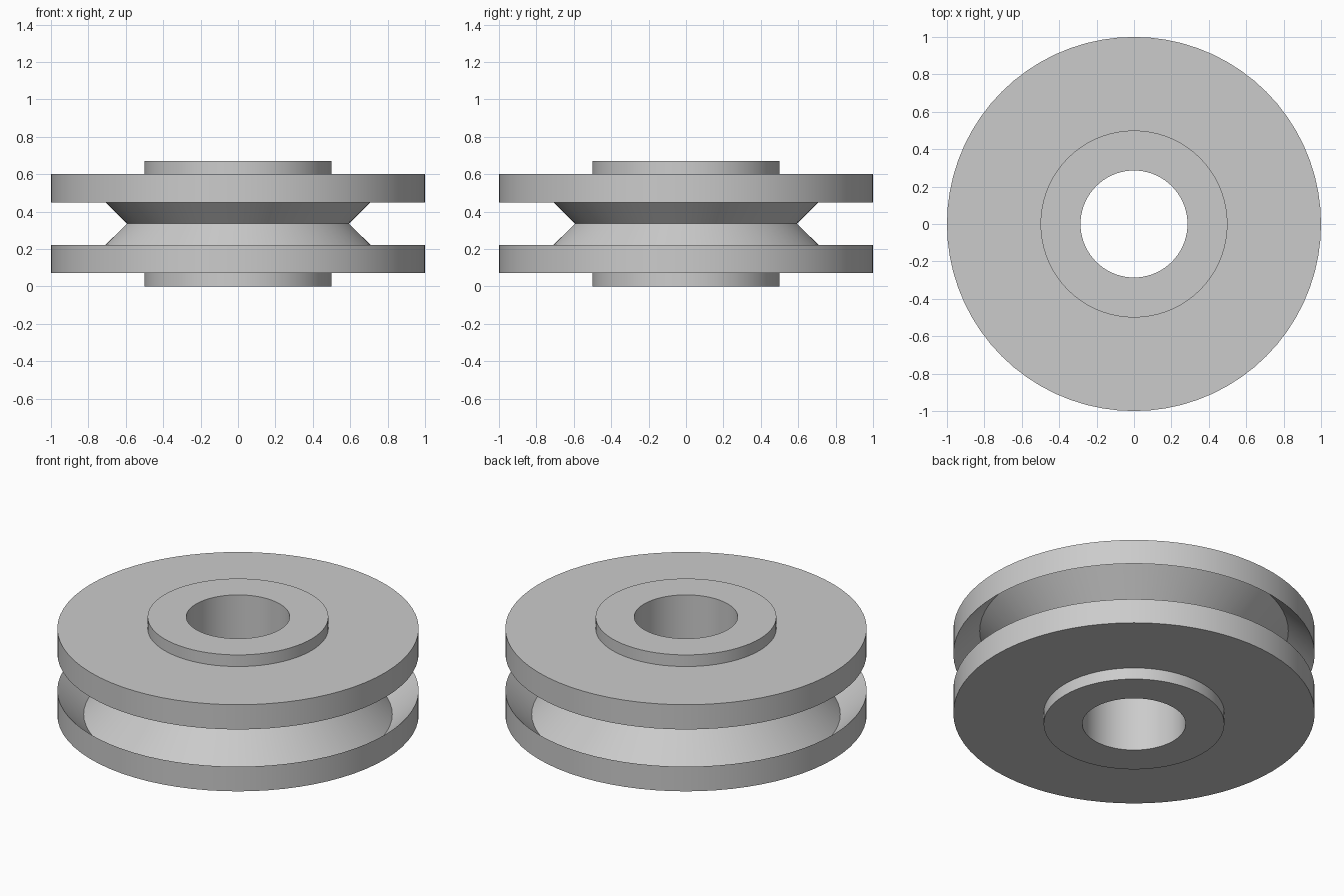
import bpy, bmesh, math

cube = bpy.data.objects.get("Cube")
if cube:
    bpy.data.objects.remove(cube, do_unlink=True)

SEGMENTS = 72
HEIGHT = 0.671
MID = HEIGHT / 2

# Plain grey metal
grey = bpy.data.materials.new("plain_grey")
grey.use_nodes = True
colour = (0.6, 0.6, 0.6, 1)
grey.diffuse_color = colour
grey.node_tree.nodes["Principled BSDF"].inputs["Base Color"].default_value = colour

# Lower half of the section: bore, hub, flange, then the groove's undercut
lower = [(0.286, 0), (0.5, 0), (0.5, 0.071), (1, 0.071), (1, 0.222), (0.854, 0.076)]
# The groove floor lies on the mid plane; the upper half mirrors the lower
upper = [(r, HEIGHT - z) for r, z in reversed(lower)]
profile = lower + [(0.594, MID)] + upper


def revolve(name, section):
    """Turn a closed section of (radius, height) points around the z axis."""
    bm = bmesh.new()
    rings = []
    for r, z in section:
        angles = [2 * math.pi * i / SEGMENTS for i in range(SEGMENTS)]
        rings.append([bm.verts.new((r * math.cos(a), r * math.sin(a), z)) for a in angles])
    for k, ring in enumerate(rings):
        following = rings[(k + 1) % len(rings)]
        for i in range(SEGMENTS):
            j = (i + 1) % SEGMENTS
            bm.faces.new((ring[i], ring[j], following[j], following[i]))
    bmesh.ops.recalc_face_normals(bm, faces=bm.faces)
    mesh = bpy.data.meshes.new(name)
    bm.to_mesh(mesh)
    bm.free()
    mesh.materials.append(grey)
    obj = bpy.data.objects.new(name, mesh)
    bpy.context.collection.objects.link(obj)
    return obj


# Grooved wheel with hub and bore
wheel = revolve("grooved_wheel", profile)
bpy.ops.object.select_all(action="DESELECT")
wheel.select_set(True)
bpy.context.view_layer.objects.active = wheel
bpy.ops.object.shade_smooth_by_angle(angle=math.radians(30))
